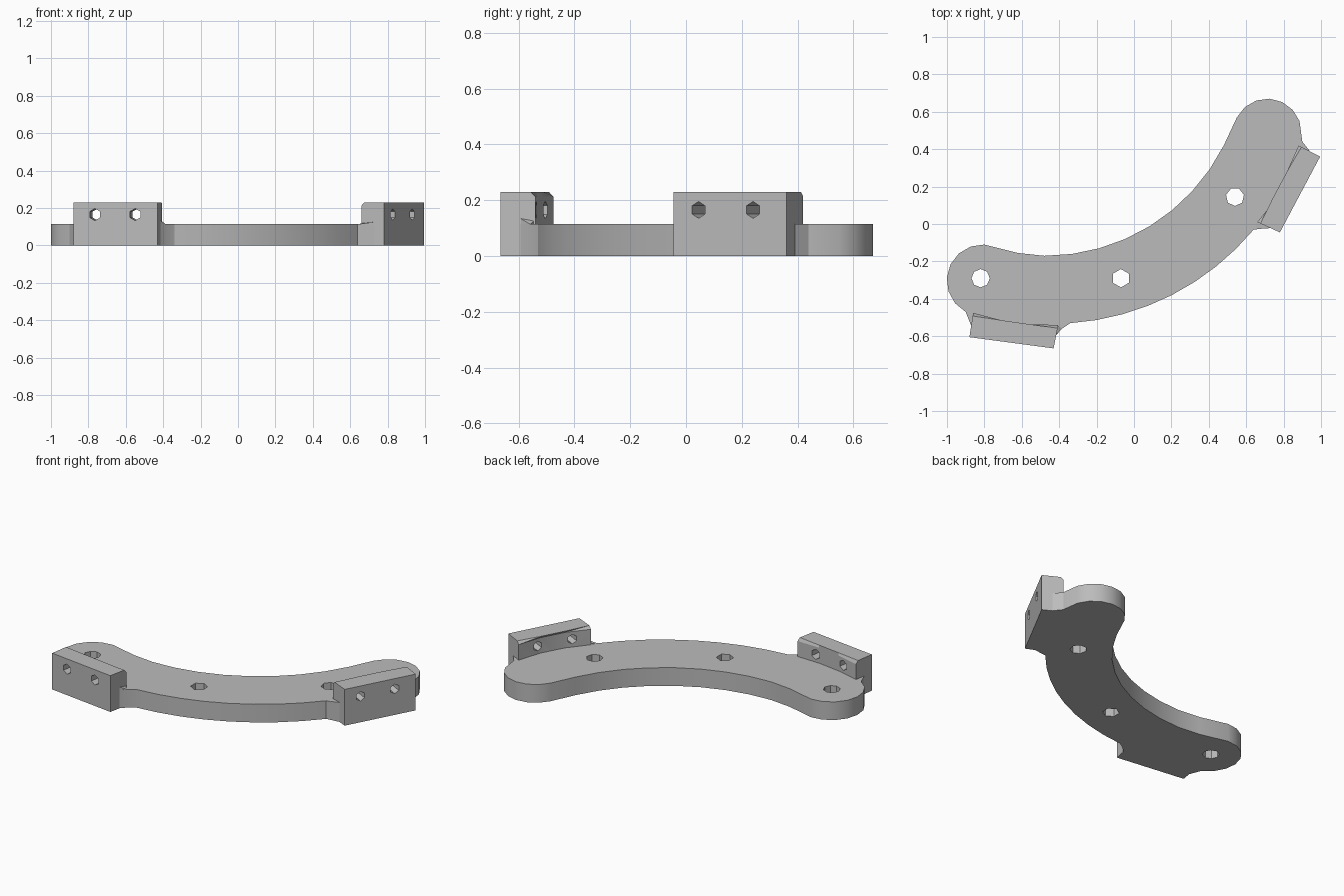
import bpy
import bmesh
from math import atan2, tau, radians
from mathutils import Vector

if "Cube" in bpy.data.objects:
    bpy.data.objects.remove(bpy.data.objects["Cube"])

PLATE_H, BLOCK_H, HOLE_Z = 0.115, 0.23, 0.165

grey = bpy.data.materials.new("plain grey")
grey.use_nodes = True
grey.diffuse_color = (0.5, 0.5, 0.5, 1)
grey.node_tree.nodes["Principled BSDF"].inputs["Base Color"].default_value = grey.diffuse_color


def arc(a, b, c, n):
    """Points along the circle running from a through b to c."""
    a, b, c = Vector(a), Vector(b), Vector(c)
    u, v = b - a, c - a
    d = 2 * (u.x * v.y - u.y * v.x)
    off = Vector((v.y * u.dot(u) - u.y * v.dot(v), u.x * v.dot(v) - v.x * u.dot(u))) / d
    o, r = a + off, off.length
    t0 = atan2(a.y - o.y, a.x - o.x)
    sweep = (atan2(c.y - o.y, c.x - o.x) - t0) % tau
    if d < 0:
        sweep -= tau
    angles = [t0 + sweep * i / n for i in range(n + 1)]
    return [tuple(o + Vector((r, 0)) @ rot(t)) for t in angles]


def rot(t):
    from mathutils import Matrix
    return Matrix.Rotation(-t, 2)


def add_object(name, bm):
    bmesh.ops.recalc_face_normals(bm, faces=bm.faces)
    mesh = bpy.data.meshes.new(name)
    bm.to_mesh(mesh)
    bm.free()
    mesh.materials.append(grey)
    obj = bpy.data.objects.new(name, mesh)
    bpy.context.collection.objects.link(obj)
    return obj


def extrude(name, outline, height, chamfered=0):
    """Prism on the ground; the first edges of its top can be chamfered."""
    bm = bmesh.new()
    low = [bm.verts.new((x, y, 0)) for x, y in outline]
    top = [bm.verts.new((x, y, height)) for x, y in outline]
    bm.faces.new(low)
    bm.faces.new(top)
    for i in range(len(low)):
        j = (i + 1) % len(low)
        bm.faces.new((low[i], low[j], top[j], top[i]))
    if chamfered:
        edges = [bm.edges.get((top[i], top[i + 1])) for i in range(chamfered)]
        bmesh.ops.bevel(bm, geom=edges, offset=0.017, segments=1, affect='EDGES')
    return add_object(name, bm)


def drill(obj, centre, axis, radius, sides):
    """Cut one faceted hole right through the part."""
    bm = bmesh.new()
    bmesh.ops.create_cone(bm, cap_ends=True, segments=sides, radius1=radius,
                          radius2=radius, depth=0.6)
    cutter = add_object("hole_cutter", bm)
    cutter.hide_render = True
    cutter.location = centre
    cutter.rotation_euler = Vector(axis).to_track_quat('Z', 'Y').to_euler()
    mod = obj.modifiers.new("hole", 'BOOLEAN')
    mod.operation, mod.solver, mod.object = 'DIFFERENCE', 'EXACT', cutter
    bpy.context.view_layer.objects.active = obj
    bpy.ops.object.modifier_apply(modifier=mod.name)
    bpy.data.objects.remove(cutter)


# Curved plate: inner bow, rounded ends, outer bow and the necks at the blocks
outline = arc((-.9, -.47), (-1, -.28), (-.8, -.11), 7)
outline += [(-.62, -.155)]
outline += arc((-.48, -.17), (.07, -.02), (.48, .42), 8)
outline += arc((.55, .57), (.72, .67), (.885, .55), 6)
outline += [(.9, .44), (.94, .39), (.9, .36), (.75, .03), (.73, -.02)]
outline += arc((.64, -.03), (.14, -.41), (-.34, -.53), 8)
outline += [(-.385, -.56), (-.422, -.6), (-.8, -.56), (-.872, -.54)]
plate = extrude("curved_plate", outline, PLATE_H)
for x, y, sides in ((-.82, -.29, 8), (-.07, -.29, 6), (.54, .145, 7)):
    drill(plate, (x, y, 0), (0, 0, 1), 0.049, sides)

# Upright mounting blocks with a bowed, chamfered inner face and two cross holes
right_shape = arc((-.86, -.475), (-.6, -.532), (-.405, -.54), 3) + [(-.43, -.665), (-.88, -.605)]
right_block = extrude("right_block", right_shape, BLOCK_H, 3)
for x, y in ((-.765, -.62), (-.55, -.65)):
    drill(right_block, (x, y, HOLE_Z), (-.13, -.99, 0), 0.032, 6)

left_shape = arc((.66, .01), (.79, .185), (.88, .42), 3) + [(.995, .36), (.78, -.045)]
left_block = extrude("left_block", left_shape, BLOCK_H, 3)
for x, y in ((.828, .045), (.932, .24)):
    drill(left_block, (x, y, HOLE_Z), (.883, -.469, 0), 0.03, 6)


def gusset(name, tip, outer, inner, rise):
    """Small sloped web where the plate climbs a block end."""
    bm = bmesh.new()
    for (x, y), dz in ((tip, 0), (outer, 0), (inner, 0), (outer, rise), (inner, rise / 2)):
        bm.verts.new((x, y, PLATE_H - 0.002 + dz))
    bmesh.ops.convex_hull(bm, input=bm.verts)
    return add_object(name, bm)


webs = [gusset("right_gusset", (-.385, -.558), (-.424, -.602), (-.408, -.545), 0.027),
        gusset("left_gusset", (.64, -.028), (.73, -.022), (.665, .008), 0.012)]

# Soft bows, crisp edges
bpy.ops.object.select_all(action='DESELECT')
for obj in (plate, right_block, left_block):
    obj.select_set(True)
bpy.context.view_layer.objects.active = plate
bpy.ops.object.shade_smooth_by_angle(angle=radians(25))
